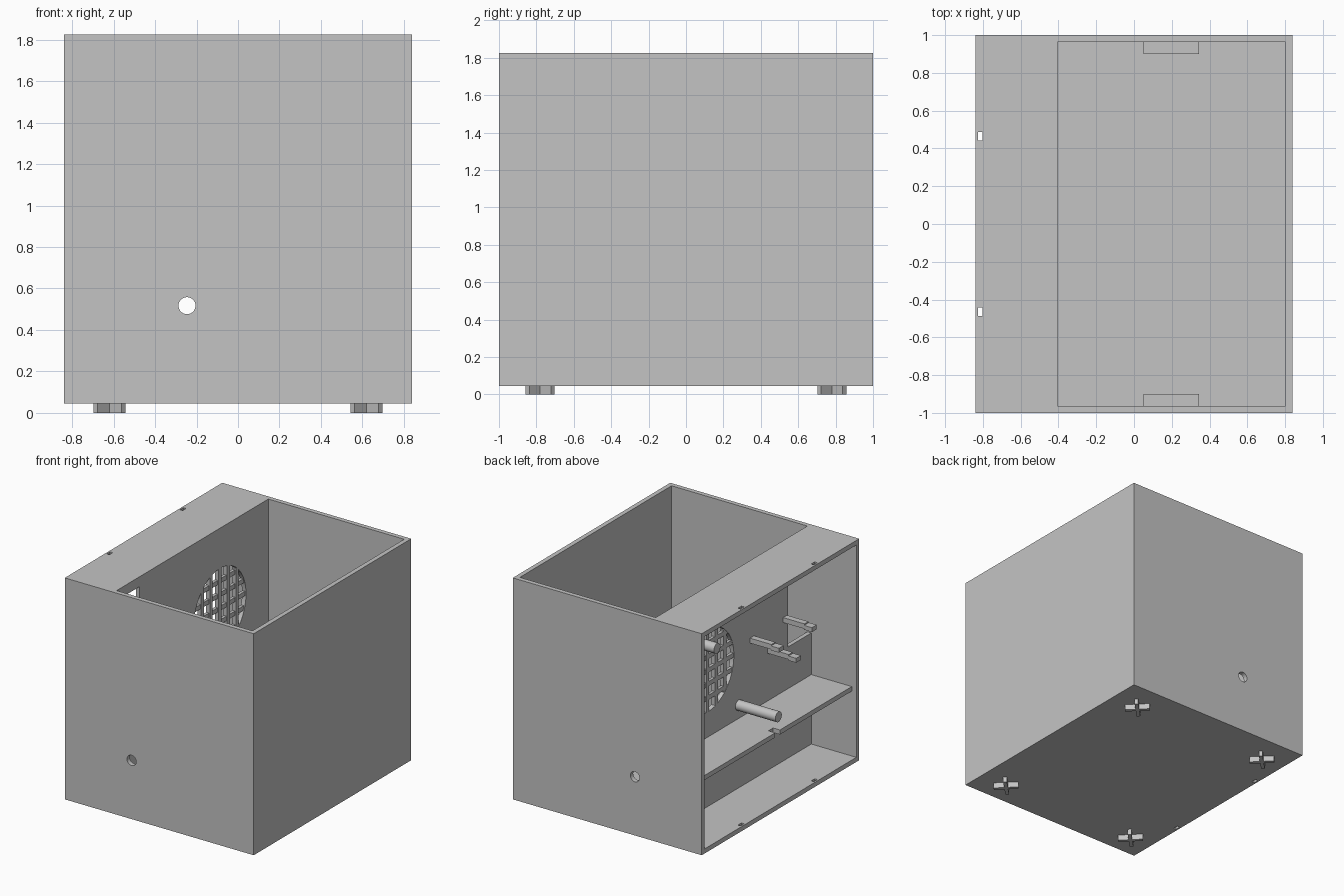
import bpy
import math
from mathutils import Matrix, Vector

old = bpy.data.objects.get("Cube")
if old:
    bpy.data.objects.remove(old, do_unlink=True)

grey = bpy.data.materials.new("plain grey")
grey.use_nodes = True
grey.diffuse_color = (0.55, 0.55, 0.55, 1)
grey.node_tree.nodes["Principled BSDF"].inputs["Base Color"].default_value = (0.55, 0.55, 0.55, 1)


def box(name, lo, hi):
    """Box between two opposite corners."""
    lo, hi = Vector(lo), Vector(hi)
    bpy.ops.mesh.primitive_cube_add(size=1)
    ob = bpy.context.object
    ob.name = name
    ob.data.transform(Matrix.Translation((lo + hi) / 2) @ Matrix.Diagonal((*(hi - lo), 1)))
    ob.data.materials.append(grey)
    return ob


def rod(name, center, radius, length, axis):
    """Cylinder along the x or y axis."""
    bpy.ops.mesh.primitive_cylinder_add(vertices=48, radius=radius, depth=length)
    ob = bpy.context.object
    ob.name = name
    turn = Matrix.Rotation(math.pi / 2, 4, "Y" if axis == "x" else "X")
    ob.data.transform(Matrix.Translation(center) @ turn)
    ob.data.materials.append(grey)
    bpy.ops.object.shade_smooth_by_angle()
    return ob


def cut(target, cutter):
    """Subtract the cutter and remove it."""
    cutter.hide_render = True
    mod = target.modifiers.new("cut", "BOOLEAN")
    mod.operation = "DIFFERENCE"
    mod.solver = "EXACT"
    mod.object = cutter
    bpy.context.view_layer.objects.active = target
    bpy.ops.object.modifier_apply(modifier=mod.name)
    bpy.data.objects.remove(cutter, do_unlink=True)


W, D, T = 0.84, 1.0, 0.037
BASE, TOP = 0.045, 1.825
FLOOR = BASE + T
IN_Y = D - T
PART_IN, PART_OUT = -0.405, -0.44

# Case with an open-topped chamber and an open-sided bay
case = box("case", (-W, -D, BASE), (W, D, TOP))
cut(case, box("chamber", (PART_IN, -IN_Y, FLOOR), (W - T, IN_Y, 2)))
cut(case, box("bay", (-1, -IN_Y, FLOOR), (PART_OUT, IN_Y, TOP - T)))

# Round outlets in the front and back walls
cut(case, rod("outlet", (-0.246, 0, 0.517), 0.041, 3, "y"))

# Cover slots in the roof and floor of the bay
for y in (-0.465, 0.465):
    cut(case, box("slot", (-0.826, y - 0.022, -1), (-0.803, y + 0.022, 3)))

# Window and fan opening in the partition
cut(case, box("window", (-0.5, -IN_Y, 0.975), (-0.35, -0.67, 1.745)))
FAN_Y, FAN_Z, FAN_R = 0.35, 1.172, 0.33
cut(case, rod("fan_opening", (-0.42, FAN_Y, FAN_Z), FAN_R, 0.2, "x"))

# Fan grille
BAR = 0.018
for i in range(-2, 3):
    off = i * 0.11
    half = math.sqrt(FAN_R ** 2 - off ** 2) + 0.004
    box("grille_upright", (PART_OUT + 0.001, FAN_Y + off - BAR, FAN_Z - half),
        (PART_IN - 0.001, FAN_Y + off + BAR, FAN_Z + half))
    box("grille_crossbar", (PART_OUT + 0.003, FAN_Y - half, FAN_Z + off - BAR),
        (PART_IN - 0.008, FAN_Y + half, FAN_Z + off + BAR))

# Fan pegs on opposite corners
for s in (-1, 1):
    rod("fan_peg", (PART_OUT - 0.175, FAN_Y + s * 0.39, FAN_Z + s * 0.424), 0.041, 0.36, "x")

# Shelf in the bay, notched at its outer edge
shelf = box("shelf", (-0.8, -IN_Y, 0.603), (PART_OUT, IN_Y, 0.64))
cut(shelf, box("shelf_notch", (-0.9, -0.05, 0.5), (-0.74, 0.01, 0.7)))

# Board clips with thicker tips
for y, z in ((-0.21, 1.215), (-0.43, 1.05), (-0.63, 1.22)):
    box("clip_arm", (-0.63, y - 0.025, z - 0.025), (PART_OUT, y + 0.025, z + 0.015))
    box("clip_tip", (-0.7, y - 0.03, z - 0.03), (-0.63, y + 0.03, z + 0.005))

# Axle brackets on the chamber end walls
for s in (-1, 1):
    a, b = sorted((s * 0.9, s * IN_Y))
    box("axle_bracket", (0.05, a, 0.75), (0.345, b, 1.0))

# Cross-shaped feet
for x in (-0.62, 0.62):
    for y in (-0.78, 0.78):
        for turn in (45, 135):
            foot = box("foot_arm", (-0.095, -0.014, 0), (0.095, 0.014, BASE))
            foot.data.transform(Matrix.Translation((x, y, 0)) @ Matrix.Rotation(math.radians(turn), 4, "Z"))
